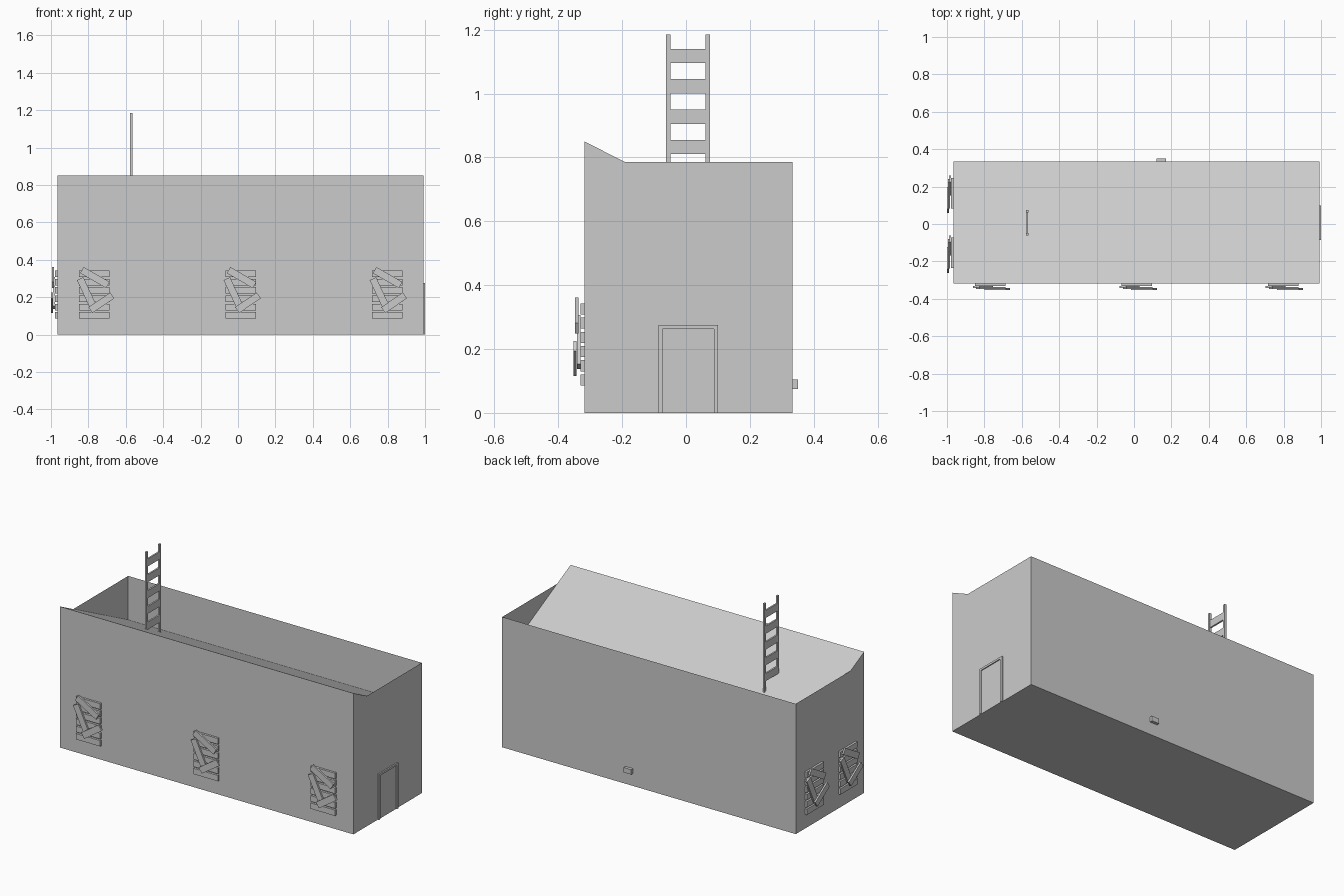
import bpy, bmesh
from math import radians, pi
from mathutils import Matrix, Vector

if "Cube" in bpy.data.objects:
    bpy.data.objects.remove(bpy.data.objects["Cube"])

X0, X1, Y0, Y1 = -0.965, 0.992, -0.318, 0.333
TOP, LOW, KINK, ROOF_BACK = 0.85, 0.785, -0.19, 0.52


def finish(bm, name):
    me = bpy.data.meshes.new(name)
    bm.to_mesh(me)
    bm.free()
    ob = bpy.data.objects.new(name, me)
    bpy.context.collection.objects.link(ob)
    return ob


def add_box(bm, centre, size, pre=Matrix(), rot=0.0):
    """Box with a turn about its own y axis, placed by the matrix pre."""
    m = (pre @ Matrix.Translation(centre) @ Matrix.Rotation(rot, 4, 'Y')
         @ Matrix.Diagonal(Vector((*size, 1))))
    bmesh.ops.create_cube(bm, size=1, matrix=m)


def add_span(bm, a, b):
    a, b = Vector(a), Vector(b)
    add_box(bm, (a + b) / 2, b - a)


# Building shell: side profile run along x, open above the sunken roof
profile = [(Y0, 0), (Y1, 0), (Y1, LOW), (KINK, LOW), (Y0, TOP)]
bm = bmesh.new()
left = [bm.verts.new((X0, y, z)) for y, z in profile]
right = [bm.verts.new((X1, y, z)) for y, z in profile]
bm.faces.new(left)
bm.faces.new(right)
for i, j in ((0, 1), (1, 2), (4, 0)):        # floor, back wall, front wall
    bm.faces.new((left[i], left[j], right[j], right[i]))
bmesh.ops.recalc_face_normals(bm, faces=bm.faces)
finish(bm, "walls")

# Sloping roof in two panels, hidden behind the parapets
for name, a, b in (("roof_left", X0, -0.4), ("roof_right", -0.4, X1)):
    bm = bmesh.new()
    bm.faces.new([bm.verts.new(p) for p in (
        (a, Y0, TOP), (b, Y0, TOP), (b, Y1, ROOF_BACK), (a, Y1, ROOF_BACK))])
    finish(bm, name)

# Roof ladder
bm = bmesh.new()
for y in (-0.062, 0.061):
    add_span(bm, (-0.577, y, 0.62), (-0.565, y + 0.014, 1.185))
for i in range(5):
    z = 1.095 - i * 0.095
    add_span(bm, (-0.576, -0.05, z), (-0.566, 0.063, z + 0.045))
finish(bm, "ladder")

# Door frame and door panel
bm = bmesh.new()
for y in (-0.086, 0.087):
    add_span(bm, (X1 - 0.002, y, 0), (1.0, y + 0.013, 0.263))
add_span(bm, (X1 - 0.002, -0.086, 0.263), (1.0, 0.1, 0.275))
finish(bm, "door_frame")
bm = bmesh.new()
add_span(bm, (X1 - 0.002, -0.073, 0), (X1 + 0.002, 0.087, 0.263))
finish(bm, "door")

# Small box on the back wall
bm = bmesh.new()
add_span(bm, (0.12, Y1 - 0.002, 0.075), (0.17, 0.351, 0.105))
finish(bm, "utility_box")


# Boarded windows: rows of planks with three crooked boards over them
def boarded_window(name, x, y, turn):
    pre = Matrix.Translation((x, y, 0)) @ Matrix.Rotation(turn, 4, 'Z')
    bm = bmesh.new()
    for i in range(6):
        add_box(bm, (0, -0.0065, 0.103 + i * 0.0445), (0.163, 0.013, 0.035), pre)
    for u, d, z, length, angle in ((-0.04, 0.018, 0.222, 0.17, 65),
                                   (0.003, 0.024, 0.305, 0.16, 30),
                                   (0.037, 0.030, 0.170, 0.14, -34)):
        add_box(bm, (u, -d, z), (length, 0.010, 0.038), pre, radians(angle))
    finish(bm, name)


for i, x in enumerate((-0.768, 0.016, 0.797)):
    boarded_window(f"front_window_{i + 1}", x, Y0, 0)
for i, y in enumerate((0.165, -0.155)):
    boarded_window(f"side_window_{i + 1}", X0, y, -pi / 2)
